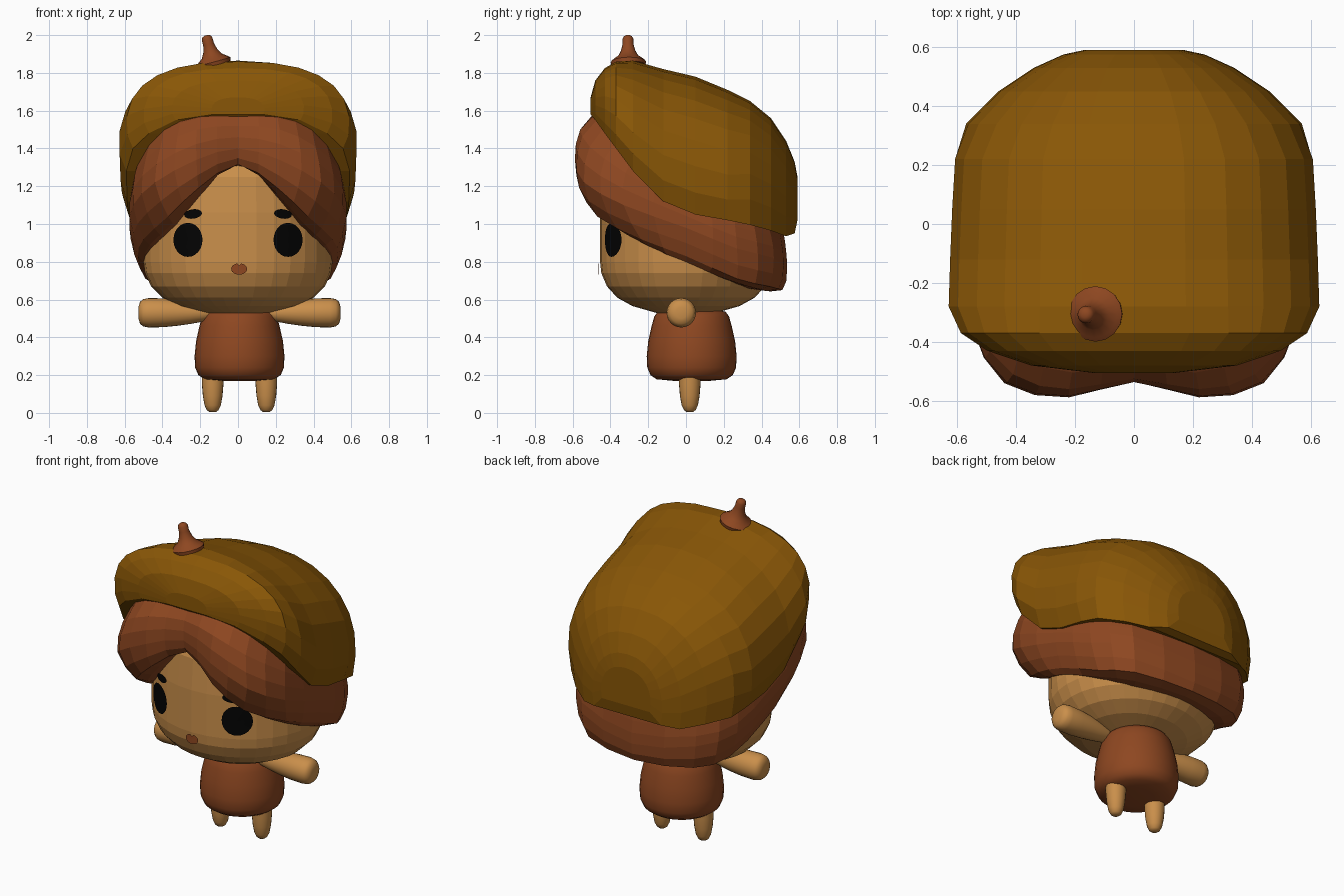
import bpy, bmesh, math
from mathutils import Matrix, Vector

if "Cube" in bpy.data.objects:
    bpy.data.objects.remove(bpy.data.objects["Cube"])


def material(name, rgb):
    m = bpy.data.materials.new(name)
    m.diffuse_color = (*rgb, 1)
    m.use_nodes = True
    m.node_tree.nodes["Principled BSDF"].inputs["Base Color"].default_value = m.diffuse_color
    return m


CAP = material("olive brown", (0.25, 0.094, 0.002))
HAIR = material("chestnut", (0.27, 0.063, 0.015))
SKIN = material("tan", (0.59, 0.275, 0.07))
BLACK = material("black", (0.001, 0.001, 0.001))


def finish(name, bm, mat, smooth=False):
    bmesh.ops.recalc_face_normals(bm, faces=bm.faces)
    me = bpy.data.meshes.new(name)
    bm.to_mesh(me)
    bm.free()
    me.materials.append(mat)
    ob = bpy.data.objects.new(name, me)
    bpy.context.collection.objects.link(ob)
    if smooth:
        bpy.ops.object.select_all(action='DESELECT')
        ob.select_set(True)
        bpy.context.view_layer.objects.active = ob
        bpy.ops.object.shade_smooth_by_angle(angle=math.radians(50))
    return ob


def loft(name, rings, mat, smooth=False):
    """Skin closed rings of equal length and cap both ends."""
    bm = bmesh.new()
    rows = [[bm.verts.new(p) for p in r] for r in rings]
    n = len(rows[0])
    for a, b in zip(rows, rows[1:]):
        for i in range(n):
            j = (i + 1) % n
            bm.faces.new((a[i], a[j], b[j], b[i]))
    bm.faces.new(rows[0])
    bm.faces.new(rows[-1])
    return finish(name, bm, mat, smooth)


def lathe(name, profile, mat, origin, axis=(0, 0, 1), sy=1, n=32, smooth=True):
    """Turn (height, radius) pairs about an axis."""
    rot = Vector((0, 0, 1)).rotation_difference(Vector(axis)).to_matrix().to_4x4()
    mx = Matrix.Translation(origin) @ rot
    ang = [2 * math.pi * i / n for i in range(n)]
    rings = [[mx @ Vector((r * math.cos(a), r * sy * math.sin(a), h)) for a in ang]
             for h, r in profile]
    return loft(name, rings, mat, smooth)


def dense(pts, closed):
    """Insert a Catmull-Rom midpoint between neighbouring points."""
    n = len(pts)
    get = (lambda i: pts[i % n]) if closed else (lambda i: pts[max(0, min(n - 1, i))])
    out = []
    for i in range(n if closed else n - 1):
        out += [pts[i], (get(i) + get(i + 1)) * 0.5625 - (get(i - 1) + get(i + 2)) * 0.0625]
    return out if closed else out + [pts[-1]]


# Head: elliptical in plan
HA, HB = 0.5, 0.455
head = [(0.53, 0.35), (0.565, 0.62), (0.61, 0.80), (0.67, 0.92), (0.74, 0.985), (0.8, 1),
        (0.93, 1), (1.06, 1), (1.25, 0.97), (1.38, 0.86), (1.5, 0.55)]
lathe("head", [(z, s * HA) for z, s in head], SKIN, (0, 0, 0), sy=HB / HA, smooth=False)

# Hair: per key direction from front to back - inner edge, lower, outer and upper bulge, top
keys = [
    [(0, -.42, 1.335), (0, -.50, 1.315), (0, -.535, 1.40), (0, -.525, 1.52), (0, -.46, 1.61)],
    [(.2, -.40, 1.15), (.21, -.55, 1.19), (.22, -.588, 1.34), (.22, -.56, 1.50), (.2, -.45, 1.60)],
    [(.33, -.33, .99), (.37, -.47, 1.04), (.44, -.54, 1.22), (.41, -.51, 1.41), (.38, -.39, 1.55)],
    [(.44, -.19, .88), (.5, -.24, .92), (.555, -.33, 1.10), (.545, -.32, 1.27), (.5, -.25, 1.4)],
    [(.48, 0, .79), (.53, 0, .83), (.575, 0, .98), (.56, 0, 1.1), (.53, 0, 1.2)],
    [(.40, .20, .71), (.49, .27, .71), (.54, .27, .87), (.54, .26, .99), (.52, .25, 1.1)],
    [(.27, .33, .66), (.36, .44, .67), (.39, .465, .82), (.39, .45, .94), (.38, .42, 1.05)],
    [(0, .39, .65), (0, .51, .65), (0, .535, .76), (0, .525, .9), (0, .5, 1.05)],
]
right = [dense([Vector(p) for p in k], False) for k in keys]
left = [[Vector((-p.x, p.y, p.z)) for p in k] for k in right[-2:0:-1]]
columns = right + left
loft("hair", [dense(list(row), True) for row in zip(*columns)], HAIR)

# Acorn cap hat: arched slices along y as (y, half width, rim height, top height)
slices = [(-.505, .14, 1.58, 1.67), (-.48, .35, 1.55, 1.76), (-.43, .50, 1.48, 1.825),
          (-.37, .59, 1.40, 1.86), (-.28, .632, 1.28, 1.865), (-.12, .627, 1.12, 1.82),
          (.05, .62, 1.05, 1.78), (.22, .61, 1.02, 1.71), (.34, .57, .995, 1.65),
          (.45, .46, .965, 1.56), (.53, .34, .935, 1.44), (.575, .24, .95, 1.33),
          (.59, .17, 1.02, 1.25)]


def arch(y, w, zb, zt, n=16):
    tuck = 0.28 if y > 0.3 else 0.38
    power = 0.8 if y < -0.35 else 0.9
    zc = zb + 0.25 * (zt - zb)
    ring = []
    for i in range(n + 1):
        t = -tuck + (math.pi + 2 * tuck) * i / n
        c, s = math.cos(t), math.sin(t)
        x = w * math.copysign(abs(c) ** power, c)
        z = zc + (zt - zc) * s ** power if s > 0 else zc + (zc - zb) * s / math.sin(tuck)
        ring.append((x, y, z))
    return ring


loft("acorn_cap", [arch(*s) for s in slices], CAP)

# Stem leaning to one side
lathe("cap_stem", [(-.015, .090), (.004, .094), (.016, .080), (.035, .054), (.065, .038),
                   (.10, .029), (.13, .029), (.143, .022), (.149, .010)],
      HAIR, (-.13, -.305, 1.855), axis=(-.26, -.02, .965), n=16)

# Body
BX = 0.008
lathe("torso", [(.17, .10), (.178, .185), (.20, .218), (.24, .235), (.30, .238), (.38, .230),
                (.46, .212), (.51, .198), (.535, .18), (.55, .12)], HAIR, (BX, .03, 0))

# Arms and legs
for side, sx in (("left", -1), ("right", 1)):
    lathe(side + "_arm", [(.15, .035), (.20, .048), (.26, .059), (.33, .069), (.40, .076),
                          (.48, .078), (.51, .072), (.527, .058), (.535, .03)],
          SKIN, (BX, -.025, .53), axis=(sx, 0, 0.0001), n=24)
    lathe(side + "_leg", [(.005, .018), (.015, .031), (.04, .043), (.09, .052), (.15, .057),
                          (.22, .058)], SKIN, (BX + sx * .142, .02, 0), n=20)


# Face details: thin plates wrapped onto the head
def plate(name, cx, cz, outline, mat):
    def on_head(x, z):
        return (x, -(HB + .007) * math.sqrt(1 - (x / (HA + .007)) ** 2), z)
    bm = bmesh.new()
    mid = bm.verts.new(on_head(cx, cz))
    rows = [[bm.verts.new(on_head(cx + k * x, cz + k * z)) for x, z in outline]
            for k in (.5, 1)]
    n = len(outline)
    for i in range(n):
        j = (i + 1) % n
        bm.faces.new((mid, rows[0][i], rows[0][j]))
        bm.faces.new((rows[0][i], rows[1][i], rows[1][j], rows[0][j]))
    ob = finish(name, bm, mat)
    if sum(p.normal.y for p in ob.data.polygons) > 0:
        ob.data.flip_normals()


def oval(rx, rz, tilt=0, n=24):
    pts = [(rx * math.cos(2 * math.pi * i / n), rz * math.sin(2 * math.pi * i / n))
           for i in range(n)]
    return [(x, z + tilt * x) for x, z in pts]


for side, sx in (("left", -1), ("right", 1)):
    plate(side + "_eye", sx * .265, .916, oval(.077, .09), BLACK)
    plate(side + "_eyebrow", sx * .238, 1.053, oval(.047, .025, -.1 * sx), BLACK)

# Mouth: oval with a small notch at the top
mouth = [(x, z - (.012 if z > 0 and abs(x) < .006 else 0)) for x, z in oval(.042, .030)]
plate("mouth", 0.006, .762, mouth, HAIR)
